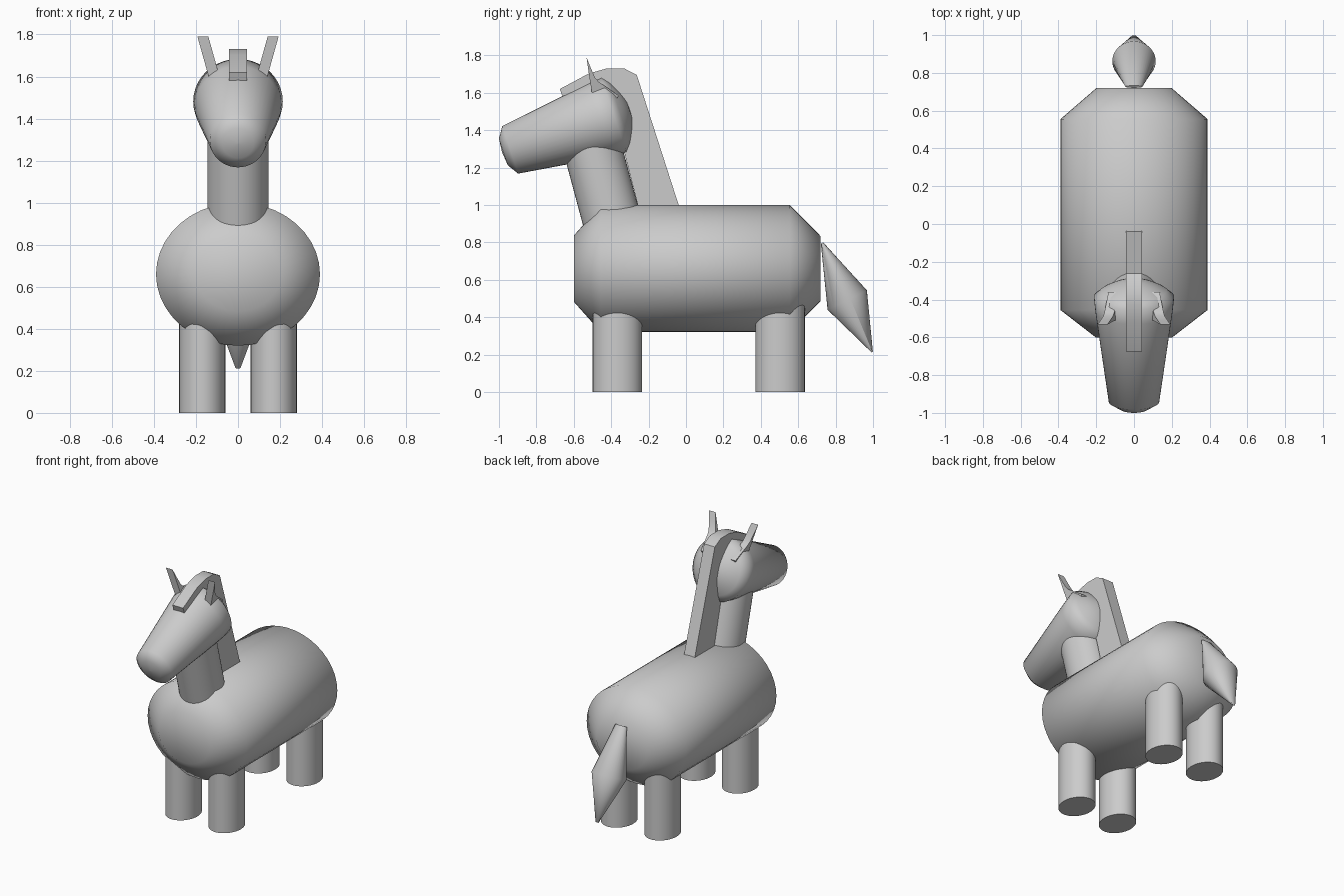
import bpy, bmesh, math
from mathutils import Vector

if "Cube" in bpy.data.objects:
    bpy.data.objects.remove(bpy.data.objects["Cube"])

SIDES = 40


def finish(name, bm, angle):
    bmesh.ops.recalc_face_normals(bm, faces=bm.faces)
    mesh = bpy.data.meshes.new(name)
    bm.to_mesh(mesh)
    bm.free()
    obj = bpy.data.objects.new(name, mesh)
    bpy.context.collection.objects.link(obj)
    bpy.ops.object.select_all(action='DESELECT')
    obj.select_set(True)
    bpy.context.view_layer.objects.active = obj
    bpy.ops.object.shade_smooth_by_angle(angle=math.radians(angle))
    return obj


def loft(name, rings, angle=65):
    """Skin ellipses; each ring is (centre, half width in x, half vector in yz)."""
    bm = bmesh.new()
    loops = []
    for centre, rx, (hy, hz) in rings:
        c, h = Vector(centre), Vector((0, hy, hz))
        turn = [2 * math.pi * i / SIDES for i in range(SIDES)]
        loops.append([bm.verts.new(c + Vector((rx * math.cos(t), 0, 0)) + h * math.sin(t))
                      for t in turn])
    for a, b in zip(loops, loops[1:]):
        for i in range(SIDES):
            j = (i + 1) % SIDES
            bm.faces.new((a[i], a[j], b[j], b[i]))
    bm.faces.new(loops[0])
    bm.faces.new(loops[-1])
    return finish(name, bm, angle)


def slab(name, outline, half, centre_x, angle=35):
    """Extrude a yz outline along x; centre_x(z) lets the slab lean sideways."""
    bm = bmesh.new()
    a, b = [[bm.verts.new((centre_x(z) + s * half, y, z)) for y, z in outline]
            for s in (-1, 1)]
    n = len(outline)
    for i in range(n):
        j = (i + 1) % n
        bm.faces.new((a[i], a[j], b[j], b[i]))
    bm.faces.new(a)
    bm.faces.new(b)
    return finish(name, bm, angle)


# Barrel body with chamfered ends
loft("body", [((0, y, 0.66), 0.39 * s, (0, 0.34 * s)) for y, s in
              ((-0.60, 0.52), (-0.455, 1), (0.555, 1), (0.72, 0.51))])

# Four oval legs
for end, y in (("front", -0.367), ("back", 0.503)):
    for side, s in (("left", 1), ("right", -1)):
        loft(f"{end}_{side}_leg", [((0.17 * s, y, z), 0.11, (0.132, 0)) for z in (0, 0.5)])

# Leaning neck
loft("neck", [((0, y, z), 0.145, (0.150, 0.041)) for y, z in ((-0.365, 0.80), (-0.51, 1.34))])

# Head turned around a tilted axis, muzzle first
tilt = math.radians(18.6)
uy, uz = math.cos(tilt), math.sin(tilt)
head_profile = ((-0.045, 0.004), (-0.038, 0.075), (0, 0.134), (0.5, 0.204), (0.585, 0.213),
                (0.62, 0.172), (0.65, 0.115), (0.672, 0.06), (0.678, 0.004))
loft("head", [((0, -0.94 + t * uy, 1.295 + t * uz), r, (-r * uz, r * uy))
              for t, r in head_profile])

# Ears: thin at the tip, flaring back onto the head
ear = [(-0.532, 1.79), (-0.516, 1.68), (-0.50, 1.58), (-0.38, 1.55), (-0.36, 1.585),
       (-0.468, 1.66), (-0.486, 1.68), (-0.51, 1.735)]
for side, s in (("left", 1), ("right", -1)):
    slab(f"{side}_ear", ear, 0.026, lambda z, s=s: s * (0.167 + (z - 1.79) * 0.28))

# Mane from forelock over the head and down to the back
mane = [(-0.675, 1.62), (-0.52, 1.703), (-0.425, 1.73), (-0.33, 1.73), (-0.263, 1.695),
        (-0.036, 0.99), (-0.25, 0.97), (-0.36, 1.40), (-0.45, 1.62), (-0.52, 1.645),
        (-0.66, 1.58)]
slab("mane", mane, 0.042, lambda z: 0)

# Tail swelling in the middle and ending in a point
loft("tail", [((0, 0.727, 0.797), 0.045, (0.006, 0.004)),
              ((0, 0.862, 0.492), 0.115, (0.105, 0.052)),
              ((0, 0.996, 0.214), 0.012, (0.003, 0.003))])
